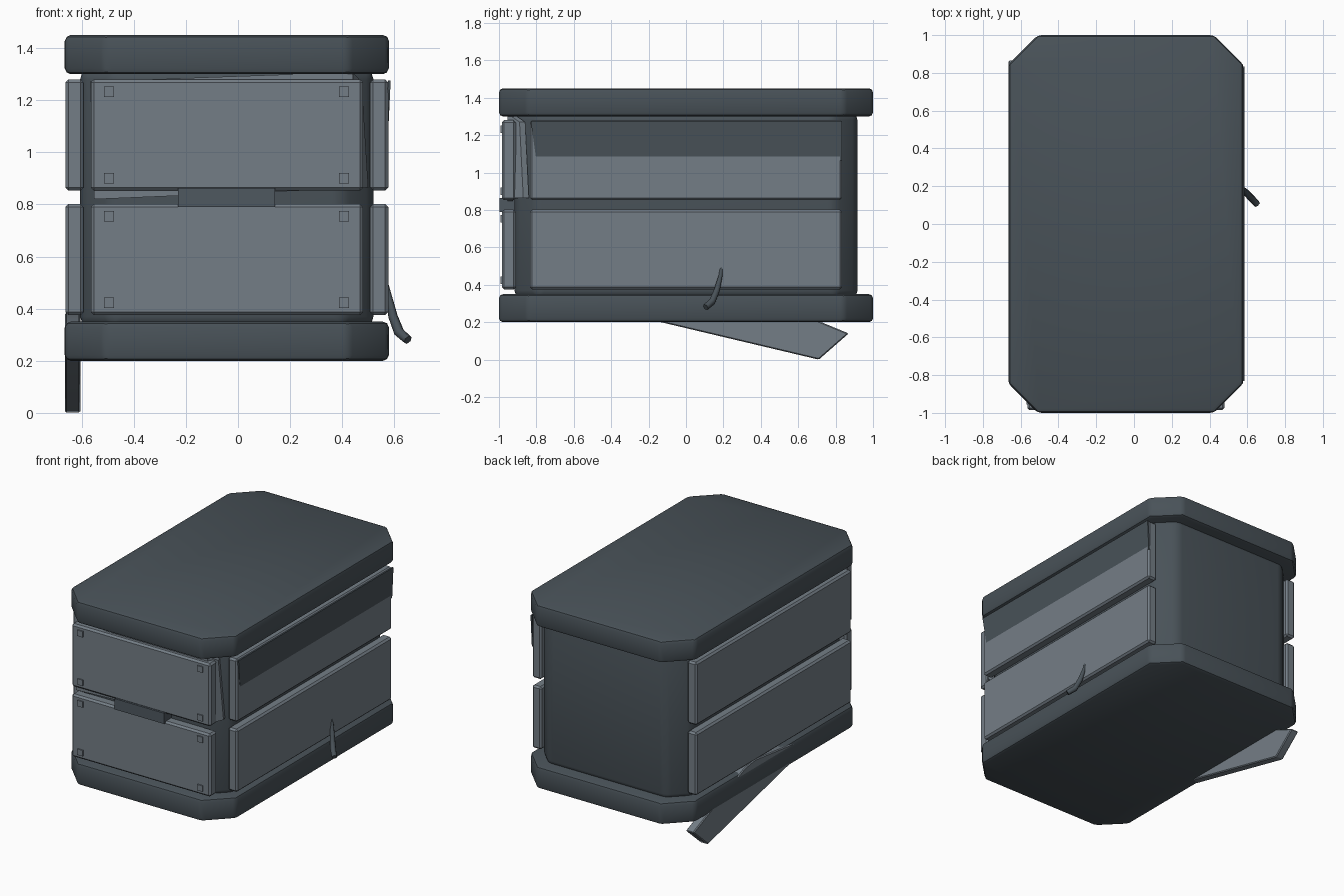
import bpy, bmesh, math
from mathutils import Vector

cube = bpy.data.objects.get("Cube")
if cube:
    bpy.data.objects.remove(cube, do_unlink=True)

CX = -0.043  # middle of the crate; the hook makes the outline lopsided


def material(name, rgb):
    m = bpy.data.materials.new(name)
    m.use_nodes = True
    m.diffuse_color = (*rgb, 1)
    m.node_tree.nodes["Principled BSDF"].inputs["Base Color"].default_value = (*rgb, 1)
    return m


DARK = material("dark slate", (0.066, 0.084, 0.098))
LIGHT = material("light slate", (0.175, 0.208, 0.24))
CLIP = material("clip slate", (0.078, 0.098, 0.118))


def prism(name, points, step, mat, bevel=0.0, segments=1, angle=30):
    """Extrude a polygon of 3D points by a vector, then bevel it."""
    bm = bmesh.new()
    face = bm.faces.new([bm.verts.new(p) for p in points])
    res = bmesh.ops.extrude_face_region(bm, geom=[face], use_keep_orig=True)
    verts = [g for g in res["geom"] if isinstance(g, bmesh.types.BMVert)]
    bmesh.ops.translate(bm, verts=verts, vec=Vector(step))
    bmesh.ops.recalc_face_normals(bm, faces=bm.faces)
    mesh = bpy.data.meshes.new(name)
    bm.to_mesh(mesh)
    bm.free()
    mesh.materials.append(mat)
    ob = bpy.data.objects.new(name, mesh)
    bpy.context.collection.objects.link(ob)
    if bevel:
        mod = ob.modifiers.new("bevel", "BEVEL")
        mod.width, mod.segments = bevel, segments
        bpy.ops.object.select_all(action="DESELECT")
        ob.select_set(True)
        bpy.context.view_layer.objects.active = ob
        bpy.ops.object.modifier_apply(modifier=mod.name)
        bpy.ops.object.shade_smooth_by_angle(angle=math.radians(angle))
    return ob


def box(name, x, y, z, mat, bevel=0.0):
    pts = [(x[0], y[0], z[0]), (x[1], y[0], z[0]), (x[1], y[1], z[0]), (x[0], y[1], z[0])]
    return prism(name, pts, (0, 0, z[1] - z[0]), mat, bevel)


def octagon(hx, hy, cut, z):
    quarter = [(hx, hy - cut), (hx - cut, hy)]
    pts = []
    for sx, sy in ((1, 1), (-1, 1), (-1, -1), (1, -1)):
        corner = [(sx * x, sy * y) for x, y in quarter]
        pts += corner if sx * sy > 0 else corner[::-1]
    return [(CX + x, y, z) for x, y in pts]


# Lid, base and body with cut corners
for name, z in (("lid", 1.30), ("base", 0.20)):
    prism(name, octagon(0.622, 1.0, 0.155, z), (0, 0, 0.15), DARK, 0.022, 2)
prism("body", octagon(0.563, 0.917, 0.12, 0.33), (0, 0, 0.99), DARK, 0.04, 3)

# Cladding panels in two rows on the sides and the front
for row, z in (("lower", (0.375, 0.802)), ("upper", (0.853, 1.28))):
    for side, s in (("left", 1), ("right", -1)):
        xs = sorted((CX + s * 0.55, CX + s * 0.62))
        box(f"{row}_{side}_panel", xs, (-0.835, 0.835), z, LIGHT, 0.012)
    box(f"{row}_front_panel", (-0.565, 0.48), (-0.985, -0.91), z, LIGHT, 0.012)
    # Square bolts at the panel corners
    for bz in (z[0] + 0.048, z[1] - 0.048):
        for i, bx in enumerate((-0.495, 0.407)):
            box(f"{row}_bolt_{i}", (bx - 0.02, bx + 0.02), (-0.993, -0.97),
                (bz - 0.02, bz + 0.02), LIGHT)

# Clip across the gap between the front panels
box("front_clip", (-0.23, 0.142), (-0.997, -0.90), (0.79, 0.863), CLIP)

# Loose dark sheet leaning out of the upper left panel
prism("leaning_sheet", [(0.576, -0.80, 1.065), (0.576, 0.835, 1.065),
                        (0.586, 0.835, 1.275), (0.586, -0.83, 1.275)],
      (-0.01, 0, 0), DARK)

# Crooked sheet behind the upper front panel, with its end bent back
prism("crooked_sheet", [(-0.568, -0.955, 1.272), (0.44, -0.955, 1.308),
                        (0.46, -0.955, 0.862), (-0.552, -0.955, 0.82)],
      (0, 0.03, 0), LIGHT)
prism("crooked_sheet_end", [(0.44, -0.945, 1.308), (0.475, -0.89, 1.27),
                            (0.50, -0.87, 0.865), (0.46, -0.945, 0.862)],
      (-0.01, 0.03, 0), LIGHT)

# Broken plank hanging below the right side
prism("hanging_plank", [(-0.664, y, z) for y, z in
                        ((-0.4, 0.263), (0.71, 0.0), (0.87, 0.14), (0.70, 0.21),
                         (0.31, 0.37), (0.2, 0.385), (-0.35, 0.32))],
      (0.059, 0, 0), LIGHT, 0.006)

# Curved hook on the left side
curve = bpy.data.curves.new("hook", "CURVE")
curve.dimensions = "3D"
curve.bevel_depth, curve.bevel_resolution = 0.02, 1
curve.use_fill_caps = True
path = [(0.565, 0.192, 0.52, 0.25), (0.578, 0.185, 0.45, 0.6), (0.595, 0.165, 0.37, 0.9),
        (0.618, 0.14, 0.31, 1.0), (0.652, 0.105, 0.28, 0.9)]
spline = curve.splines.new("POLY")
spline.points.add(len(path) - 1)
for point, (x, y, z, r) in zip(spline.points, path):
    point.co, point.radius = (x, y, z, 1), r
curve.materials.append(DARK)
bpy.context.collection.objects.link(bpy.data.objects.new("hook", curve))
